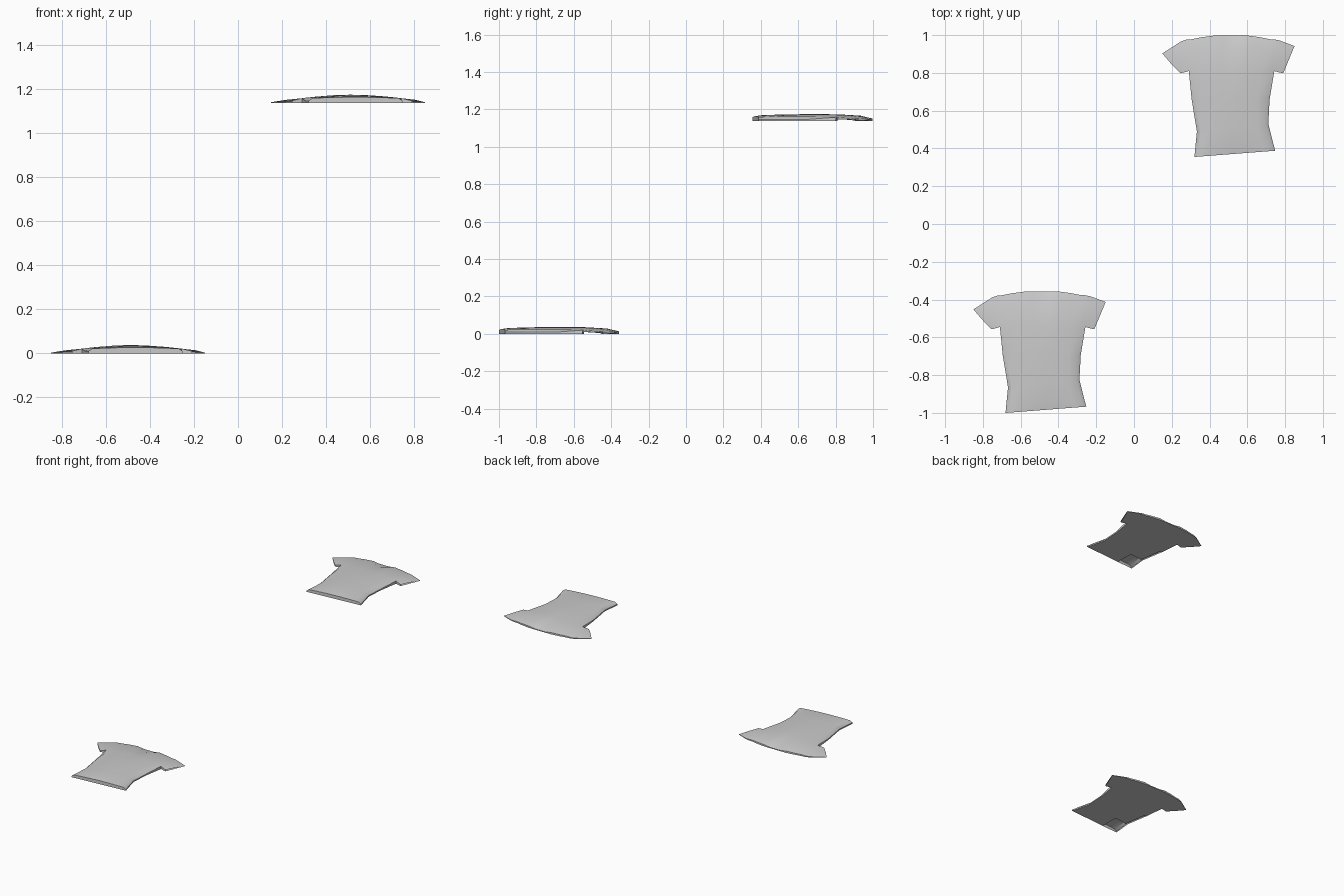
import bpy, bmesh
from mathutils import Vector

cube = bpy.data.objects.get("Cube")
if cube:
    bpy.data.objects.remove(cube, do_unlink=True)

cloth = bpy.data.materials.new("light_grey_cloth")
cloth.use_nodes = True
GREY = (0.6, 0.6, 0.6, 1)
cloth.diffuse_color = GREY
cloth.node_tree.nodes["Principled BSDF"].inputs["Base Color"].default_value = GREY

# Torso rows from hem to shoulders: right edge, left edge, edge height, crown height
ROWS = [((.315, .355), (.743, .388), .020, .026),
        ((.318, .39), (.734, .42), .021, .031),
        ((.328, .49), (.706, .53), .021, .035),
        ((.300, .66), (.713, .66), .021, .037),
        ((.285, .81), (.738, .81), .021, .036),
        ((.275, .93), (.745, .935), .017, .029),
        ((.275, .977), (.735, .978), .009, .014)]
COLS = [0, .04, .16, .31, .41, .5, .59, .70, .84, .96, 1]
MID = 5
TOP = len(ROWS) - 1

# Sleeve columns outward from the torso, each armpit, middle, shoulder
SLEEVES = {0: [((.262, .803, .015), (.215, .885, .014), (.245, .967, .006)),
               ((.240, .798, .010), (.190, .850, .008), (.145, .903, .003))],
           -1: [((.762, .803, .015), (.800, .885, .014), (.765, .972, .006)),
                ((.785, .798, .010), (.815, .870, .008), (.845, .942, .003))]}


def torso_point(r, c):
    right, left, edge, crown = ROWS[r]
    s = COLS[c]
    p = Vector(right).lerp(Vector(left), s)
    u = abs(2 * s - 1)
    z = edge + (crown - edge) * (1 - u * u)
    if u == 1 and r < 4:
        z *= .45                       # rounded side seam
    off = abs(c - MID)
    if r == TOP:                       # raised collar with a dipped neckline
        p.y += .020 if off <= 2 else .011 if off == 3 else 0
        if off < 2:
            z = .006
    if r == TOP - 1 and off == 0:
        z -= .010                      # point of the V neck
    return (p.x, p.y, z)


def build_shirt(name, location):
    bm = bmesh.new()
    torso = [[bm.verts.new(torso_point(r, c)) for c in range(len(COLS))]
             for r in range(len(ROWS))]
    cuff = set()

    # Front panel and its sleeves
    def skin(a, b):
        for i in range(len(a) - 1):
            bm.faces.new((a[i], a[i + 1], b[i + 1], b[i]))
    for r in range(TOP):
        skin(torso[r], torso[r + 1])
    for side, columns in SLEEVES.items():
        previous = [torso[r][side] for r in range(4, TOP + 1)]
        for column in columns:
            current = [bm.verts.new(p) for p in column]
            skin(previous, current)
            previous = current
        cuff.update(previous)

    # Slanted neckline creases
    for a, b in ((MID - 2, MID - 1), (MID + 2, MID + 1)):
        bmesh.ops.connect_verts(bm, verts=[torso[TOP][a], torso[TOP - 1][b]])
    bmesh.ops.recalc_face_normals(bm, faces=bm.faces[:])
    if sum(f.normal.z for f in bm.faces) < 0:
        bmesh.ops.reverse_faces(bm, faces=bm.faces[:])

    front = bm.faces[:]
    rim = [e for e in bm.edges if e.is_boundary]
    under = {v: bm.verts.new((v.co.x, v.co.y, 0)) for v in bm.verts[:]}

    # Narrow walls closing the hem, seams and collar; the cuffs stay open
    for e in rim:
        if not all(v in cuff for v in e.verts):
            loop = e.link_loops[0]
            a, b = loop.vert, loop.link_loop_next.vert
            bm.faces.new((b, a, under[a], under[b]))

    # Back panel, with the open slanted corner at the hem
    def is_open(v):
        line = .63 - 1.0 * max(0, v.x - .30)
        return v.x < .45 and v.y < line
    for f in front:
        if not is_open(f.calc_center_median()):
            bm.faces.new([under[v] for v in reversed(f.verts)])

    bmesh.ops.delete(bm, geom=[v for v in bm.verts if not v.link_faces], context='VERTS')
    mesh = bpy.data.meshes.new(name)
    bm.to_mesh(mesh)
    bm.free()
    mesh.materials.append(cloth)
    shirt = bpy.data.objects.new(name, mesh)
    shirt.location = location
    bpy.context.collection.objects.link(shirt)
    return shirt


shirts = [build_shirt("upper_shirt", (0.005, 0, 1.138)),
          build_shirt("lower_shirt", (-.995, -1.355, 0))]

bpy.ops.object.select_all(action='DESELECT')
for shirt in shirts:
    shirt.select_set(True)
bpy.context.view_layer.objects.active = shirts[0]
bpy.ops.object.shade_smooth_by_angle(angle=0.6)
